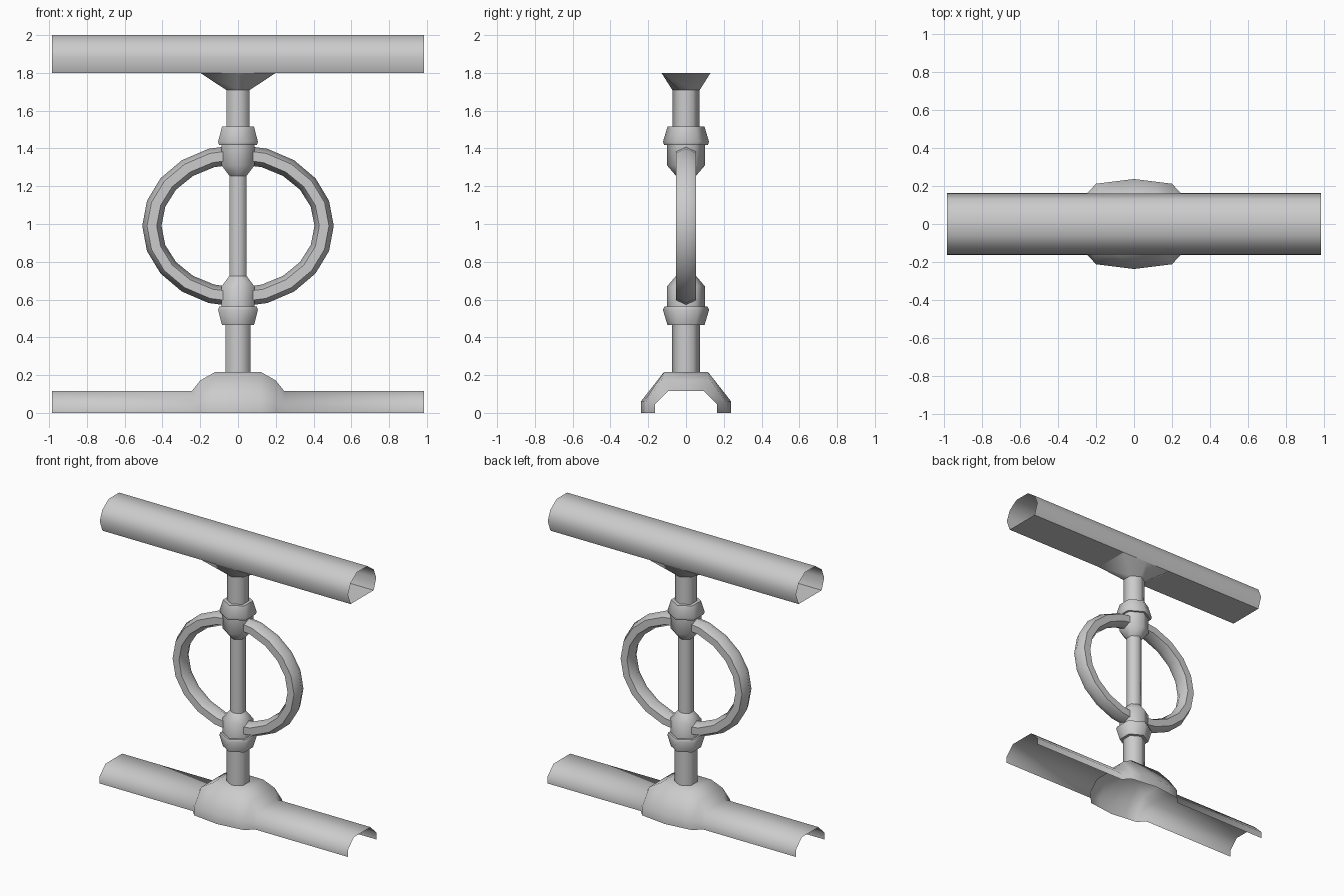
import bpy, bmesh, math
from math import sin, cos, pi

if "Cube" in bpy.data.objects:
    bpy.data.objects.remove(bpy.data.objects["Cube"])


def loft(name, sections, closed=True, loop=False):
    """Skin a row of equal-length point sections into one surface."""
    bm = bmesh.new()
    rows = [[bm.verts.new(p) for p in s] for s in sections]
    n, m = len(rows), len(rows[0])
    for i in range(n if loop else n - 1):
        a, b = rows[i], rows[(i + 1) % n]
        for j in range(m if closed else m - 1):
            k = (j + 1) % m
            bm.faces.new((a[j], a[k], b[k], b[j]))
    bmesh.ops.recalc_face_normals(bm, faces=bm.faces)
    # open shells: make sure the upper faces look outwards
    if not closed and max(bm.faces, key=lambda f: f.calc_center_median().z).normal.z < 0:
        bmesh.ops.reverse_faces(bm, faces=bm.faces)
    mesh = bpy.data.meshes.new(name)
    bm.to_mesh(mesh)
    bm.free()
    ob = bpy.data.objects.new(name, mesh)
    bpy.context.collection.objects.link(ob)
    bpy.ops.object.select_all(action='DESELECT')
    ob.select_set(True)
    bpy.context.view_layer.objects.active = ob
    bpy.ops.object.shade_smooth_by_angle(angle=math.radians(61))
    return ob


def hexagon(r, z):
    return [(r * sin(i * pi / 3), r * cos(i * pi / 3), z) for i in range(6)]


def turned(name, profile):
    return loft(name, [hexagon(r, z) for r, z in profile])


MID = 0.99  # height of the ring centre


def mirrored(profile):
    return [(r, 2 * MID - z) for r, z in profile]


# Top rail: open-ended tube with a flat underside
half = [(0.13, 1.8), (0.16, 1.88), (0.13, 1.95), (0.06, 2.0)]
rail = half + [(-y, z) for y, z in reversed(half)]
loft("top_rail", [[(x, y, z) for y, z in rail] for x in (-0.985, 0.985)])


# Bottom rail: open channel swelling into a saddle in the middle
def arch(x, y, shoulder, top_y, top):
    h = [(x, y, 0), (x, y, shoulder), (x, top_y, top)]
    return h + [(x, -b, c) for _, b, c in reversed(h)]


steps = [(0.985, 0.163, 0.047, 0.095, 0.115), (0.245, 0.163, 0.047, 0.095, 0.115),
         (0.2, 0.212, 0.06, 0.13, 0.172), (0.12, 0.222, 0.062, 0.115, 0.217)]
base = [arch(-s[0], *s[1:]) for s in steps]
base.append(arch(0, 0.237, 0.063, 0.116, 0.217))
base += [arch(*s) for s in reversed(steps)]
loft("bottom_rail", base, closed=False)

# Posts and the flared bracket under the top rail
turned("lower_post", [(0.075, 0.21), (0.075, 0.47)])
turned("upper_post", [(0.071, 1.51), (0.071, 1.715)])
flare = [(0.2 * ((x > 0.01) - (x < -0.01)), math.copysign(0.13, y), 1.8)
         for x, y, z in hexagon(0.073, 0)]
loft("top_bracket", [hexagon(0.073, 1.71), flare])

# Collars and hubs, mirrored about the ring centre
collar = [(0.072, 0.465), (0.098, 0.465), (0.122, 0.545), (0.115, 0.562), (0.05, 0.562)]
hub = [(0.1, 0.56), (0.1, 0.67), (0.053, 0.725)]
turned("lower_collar", collar)
turned("upper_collar", mirrored(collar))
turned("lower_hub", hub)
turned("upper_hub", mirrored(hub))
turned("centre_bar", [(0.053, 0.72), (0.053, 2 * MID - 0.72)])

# Oval ring with a six-sided section
ring = []
for i in range(20):
    a = i * pi / 10
    sec = []
    for j in range(6):
        t = j * pi / 3
        d = 0.051 * cos(t)
        sec.append(((0.456 + d) * cos(a), 0.062 * sin(t), MID + (0.378 + d) * sin(a)))
    ring.append(sec)
loft("oval_ring", ring, loop=True)
